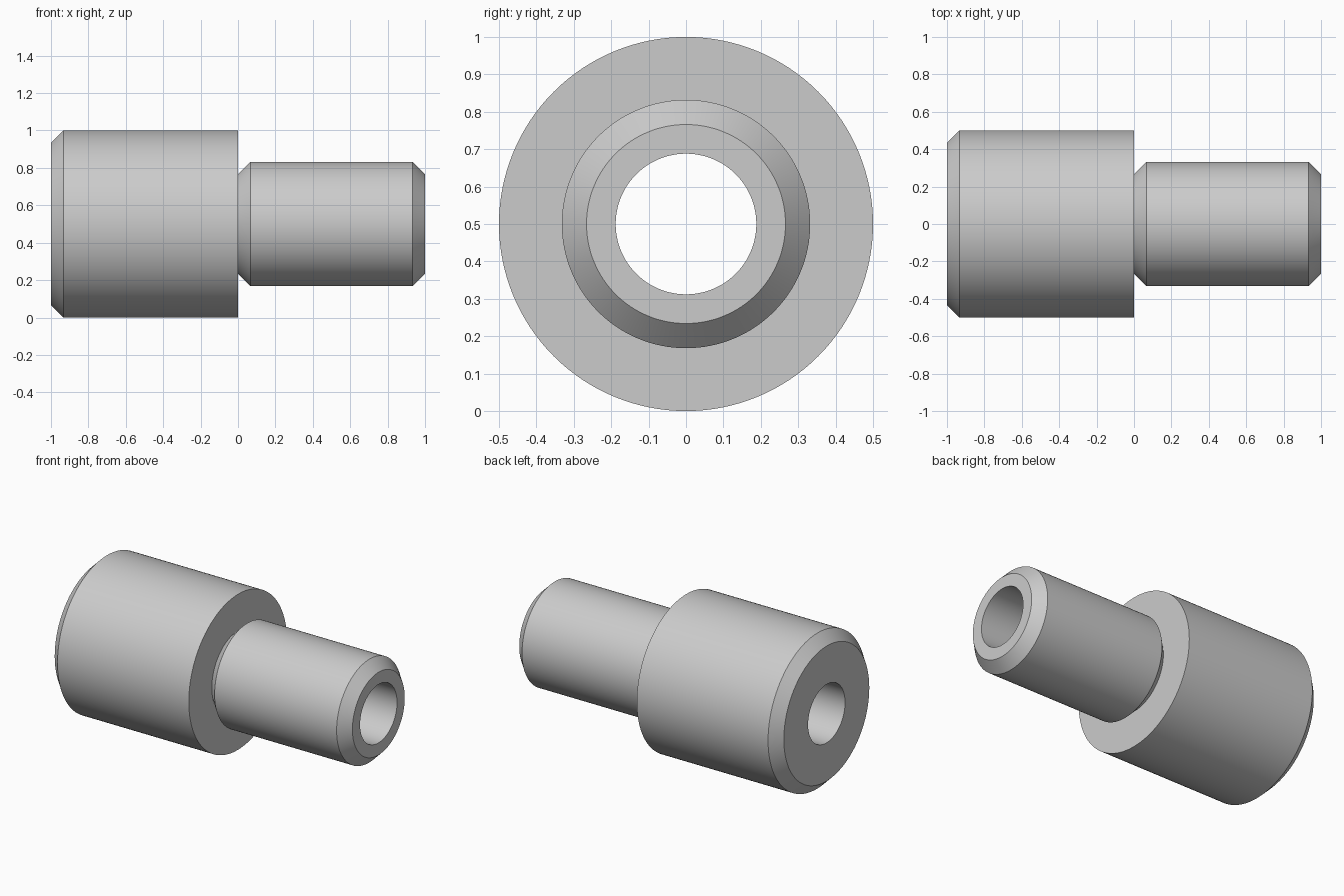
import bpy
import bmesh
from math import radians, tau
from mathutils import Matrix, Vector

SEGMENTS = 128
AXIS_HEIGHT = 0.5

cube = bpy.data.objects.get("Cube")
if cube:
    bpy.data.objects.remove(cube, do_unlink=True)

# Plain grey metal
grey = bpy.data.materials.new("grey_metal")
grey.use_nodes = True
colour = (0.6, 0.6, 0.6, 1)
grey.diffuse_color = colour
grey.node_tree.nodes["Principled BSDF"].inputs["Base Color"].default_value = colour


def turn_profile(name, profile):
    """Revolve a closed (x, radius) profile around the x axis."""
    bm = bmesh.new()
    rings = []
    for i in range(SEGMENTS):
        turn = Matrix.Rotation(tau * i / SEGMENTS, 3, "X")
        rings.append([bm.verts.new(turn @ Vector((x, 0, r))) for x, r in profile])
    count = len(profile)
    for i, ring in enumerate(rings):
        after = rings[(i + 1) % SEGMENTS]
        for j in range(count):
            k = (j + 1) % count
            bm.faces.new((ring[j], ring[k], after[k], after[j]))
    bmesh.ops.recalc_face_normals(bm, faces=bm.faces)
    mesh = bpy.data.meshes.new(name)
    bm.to_mesh(mesh)
    bm.free()
    mesh.materials.append(grey)
    obj = bpy.data.objects.new(name, mesh)
    obj.location.z = AXIS_HEIGHT
    bpy.context.collection.objects.link(obj)
    bpy.ops.object.select_all(action="DESELECT")
    obj.select_set(True)
    bpy.context.view_layer.objects.active = obj
    bpy.ops.object.shade_smooth_by_angle(angle=radians(30))
    return obj


# Stepped bushing: chamfered body, undercut shoulder, chamfered neck, through bore
bore, neck, body, chamfer = 0.188, 0.332, 0.5, 0.066
turn_profile("stepped_bushing", [
    (-1, bore),
    (-1, body - chamfer),
    (-1 + chamfer, body),
    (0, body),
    (0, neck - chamfer),
    (chamfer, neck),
    (1 - chamfer, neck),
    (1, neck - chamfer),
    (1, bore),
])
